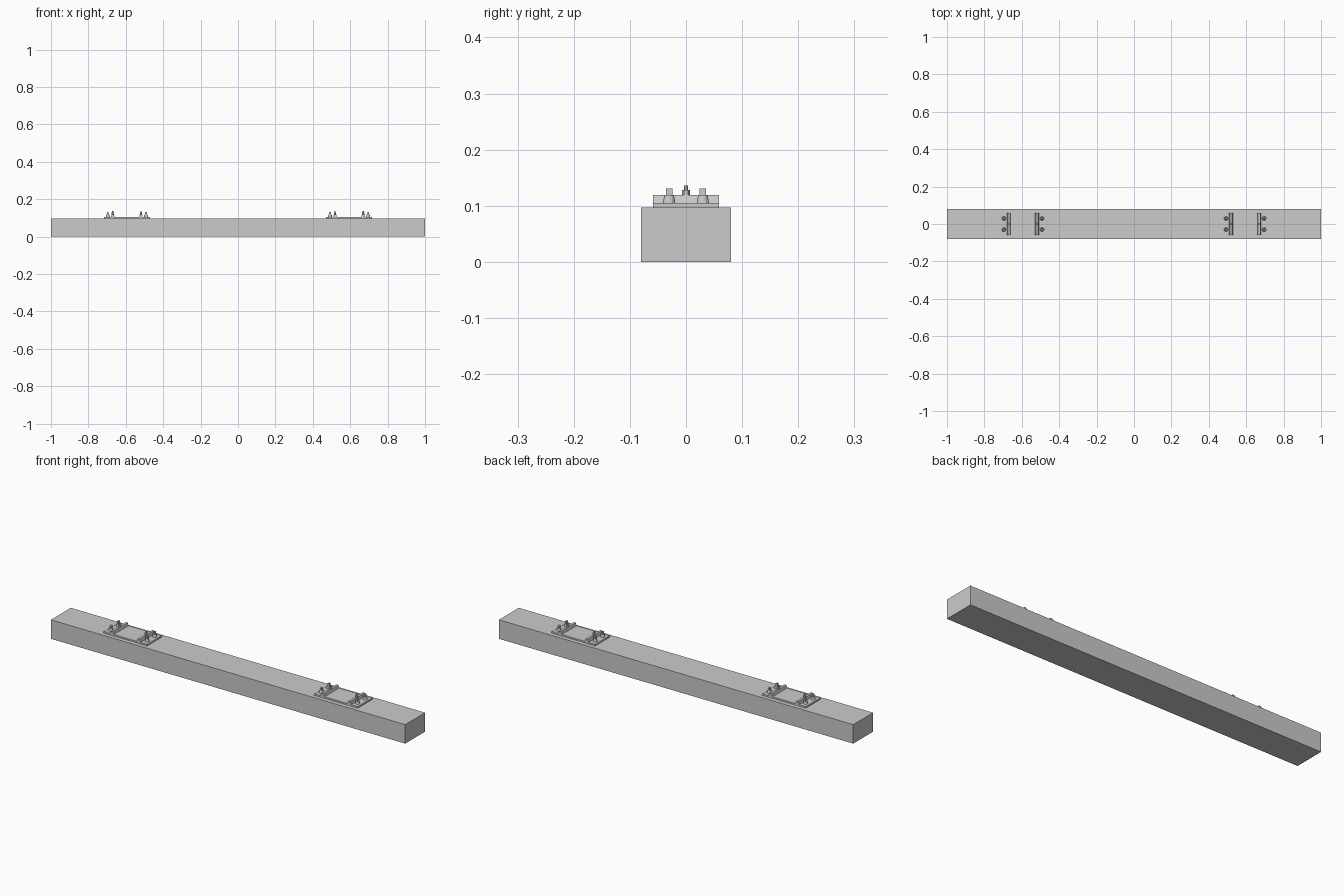
import bpy, bmesh, math

if "Cube" in bpy.data.objects:
    bpy.data.objects.remove(bpy.data.objects["Cube"])


def make(name, bm):
    bmesh.ops.recalc_face_normals(bm, faces=bm.faces[:])
    me = bpy.data.meshes.new(name)
    bm.to_mesh(me)
    bm.free()
    ob = bpy.data.objects.new(name, me)
    bpy.context.collection.objects.link(ob)
    return ob


def box(name, x, y, z0, z1, sx, sy):
    bm = bmesh.new()
    bmesh.ops.create_cube(bm, size=1)
    for v in bm.verts:
        v.co = (x + v.co.x * sx, y + v.co.y * sy, z0 + (v.co.z + .5) * (z1 - z0))
    return make(name, bm)


def extrude(name, pts, vec):
    bm = bmesh.new()
    f = bm.faces.new([bm.verts.new(p) for p in pts])
    r = bmesh.ops.extrude_face_region(bm, geom=[f])
    bmesh.ops.translate(bm, vec=vec, verts=[e for e in r["geom"] if isinstance(e, bmesh.types.BMVert)])
    return make(name, bm)


def cyl(name, x, y, z0, z1, r0, r1, n):
    bm = bmesh.new()
    bmesh.ops.create_cone(bm, cap_ends=True, segments=n, radius1=r0, radius2=r1, depth=z1 - z0)
    bmesh.ops.translate(bm, vec=(x, y, (z0 + z1) / 2), verts=bm.verts[:])
    return make(name, bm)


TOP, PLATE = 0.097, 0.105
box("sleeper", 0, 0, 0, TOP, 2, 0.16)

for cx in (-0.594, 0.594):
    # base plate under the rail
    box("base_plate", cx, 0, TOP, PLATE, 0.246, 0.118)
    for s in (-1, 1):
        # rail-holding rib, tapered cross-section
        rx = cx + s * 0.075
        prof = [(-.010, PLATE), (.010, PLATE), (.006, .119), (-.006, .119)]
        extrude("rib", [(rx + a, -0.059, z) for a, z in prof], (0, 0.118, 0))
        # clip bolt in the middle of the rib
        cyl("clip_nut", rx, 0, .117, .128, .007, .007, 6)
        cyl("clip_bolt", rx, 0, .128, .136, .0035, .0035, 8)
        # sleeper screws outside the rib
        for y in (-0.03, 0.03):
            sx = cx + s * 0.102
            cyl("screw_flange", sx, y, PLATE, .119, .011, .0085, 12)
            box("screw_head", sx, y, .119, .131, .009, .012)
